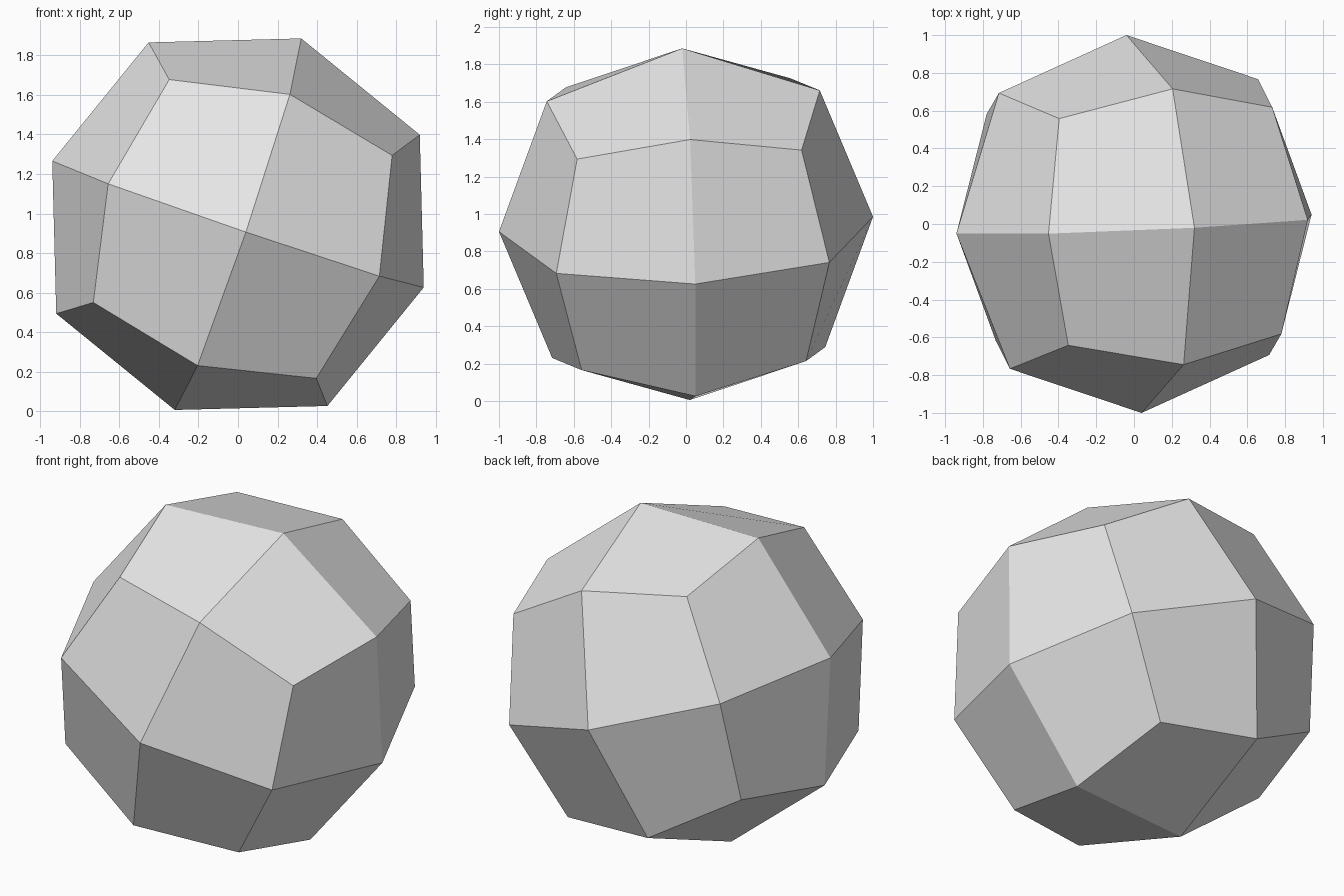
import bpy, bmesh
from itertools import product
from mathutils import Vector, Matrix

if "Cube" in bpy.data.objects:
    bpy.data.objects.remove(bpy.data.objects["Cube"])

# Tilted frame of the ball: right, back and top axes
RIGHT = Vector((0.94, 0.05, -0.32))
BACK = Vector((-0.04, 1.0, 0.04))
TOP = Vector((0.32, -0.02, 0.94))
AXES = (RIGHT, BACK, TOP)
CENTRE = Vector((0, 0, 0.946))
# Distance factors for face-centre, edge and corner points of the rounded cube
FACTOR = {1: 1.0, 2: 0.73, 3: 0.6}

bm = bmesh.new()
points = {}


def point(key):
    """Vertex for a cube lattice point, pushed out onto the ball."""
    if key not in points:
        offset = sum((a * k for a, k in zip(AXES, key)), Vector())
        points[key] = bm.verts.new(CENTRE + offset * FACTOR[sum(map(abs, key))])
    return points[key]


# Four kite facets on each of the six cube sides
for signs in product((-1, 1), repeat=3):
    for i in range(3):
        j, k = (i + 1) % 3, (i + 2) % 3
        pick = lambda *idx: tuple(s if n in idx else 0 for n, s in enumerate(signs))
        loop = [pick(i), pick(i, j), signs, pick(i, k)]
        if signs[0] * signs[1] * signs[2] < 0:
            loop = [loop[0], loop[3], loop[2], loop[1]]
        bm.faces.new([point(key) for key in loop])

mesh = bpy.data.meshes.new("faceted_ball")
bm.to_mesh(mesh)
bm.free()
ball = bpy.data.objects.new("faceted_ball", mesh)
bpy.context.collection.objects.link(ball)

# Plain light grey
grey = bpy.data.materials.new("light grey")
grey.diffuse_color = (0.8, 0.8, 0.8, 1)
grey.use_nodes = True
grey.node_tree.nodes["Principled BSDF"].inputs["Base Color"].default_value = grey.diffuse_color
mesh.materials.append(grey)
